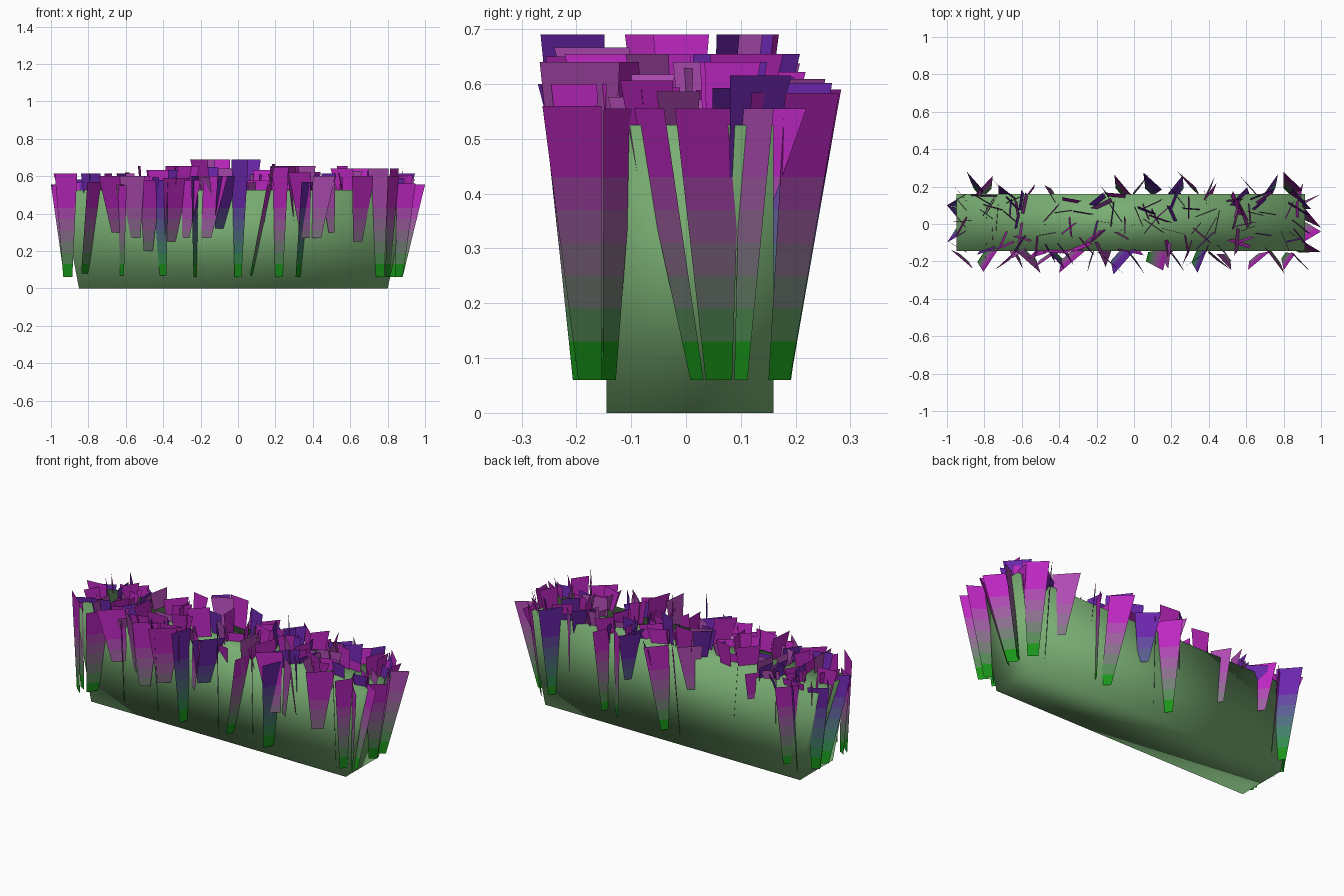
import bpy, bmesh, random
from mathutils import Vector
from math import cos, sin, pi

if "Cube" in bpy.data.objects:
    bpy.data.objects.remove(bpy.data.objects["Cube"])

random.seed(7)


def mat(name, rgb):
    m = bpy.data.materials.new(name)
    m.diffuse_color = (*rgb, 1)
    m.use_nodes = True
    m.node_tree.nodes["Principled BSDF"].inputs["Base Color"].default_value = m.diffuse_color
    return m


GREEN = mat("hedge_green", (0.19, 0.42, 0.17))
# blade colours fade from stem green to one of three purples, in steps of height
STEM = Vector((0.01, 0.30, 0.01))
TIPS = [Vector((0.50, 0.02, 0.52)), Vector((0.15, 0.02, 0.42)), Vector((0.42, 0.07, 0.44))]
LEVELS = [0.13, 0.19, 0.25, 0.31, 0.37, 0.43]
STEPS = len(LEVELS) + 1
BLADE_MATS = [mat(f"blade_{t}_{i}", STEM.lerp(TIPS[t], i / (STEPS - 1)))
              for t in range(3) for i in range(STEPS)]


def finish(bm, name, mats):
    me = bpy.data.meshes.new(name)
    bm.to_mesh(me)
    bm.free()
    ob = bpy.data.objects.new(name, me)
    bpy.context.collection.objects.link(ob)
    for m in mats:
        me.materials.append(m)
    return ob


def blade(bm, base, top, half):
    """Flat strip, narrow at the base, wide at the top."""
    base, top, half = Vector(base), Vector(top), Vector(half)
    tip = random.choice((0, 0, 1, 2))
    cuts = [0] + [(z - base.z) / (top.z - base.z) for z in LEVELS if z > base.z + 0.02] + [1]
    prev = None
    for t in cuts:
        p, h = base.lerp(top, t), half * (0.4 + 0.6 * t)
        row = (bm.verts.new(p - h), bm.verts.new(p + h))
        if prev:
            f = bm.faces.new((prev[0], prev[1], row[1], row[0]))
            z = f.calc_center_median().z
            f.material_index = tip * STEPS + sum(z > lv for lv in LEVELS)
        prev = row


# hedge body: box with ends sloping outward
bm = bmesh.new()
bmesh.ops.create_cube(bm, size=1)
for v in bm.verts:
    up = v.co.z > 0
    x = (0.915 if up else 0.80) if v.co.x > 0 else (-0.95 if up else -0.85)
    v.co = (x, 0.16 if v.co.y > 0 else -0.145, 0.525 if up else 0)
body = finish(bm, "hedge_body", [GREEN])
body.data.shade_smooth()

# front blades: base x, base z, top x, top z, top width
FRONT = [(-.91, .06, -.92, .615, .12), (-.82, .08, -.76, .57, .09),
         (-.62, .07, -.62, .55, .05), (-.65, .30, -.68, .60, .13), (-.55, .27, -.57, .60, .14),
         (-.48, .20, -.47, .58, .12), (-.40, .07, -.42, .58, .09), (-.36, .25, -.33, .59, .14),
         (-.28, .27, -.25, .58, .10), (-.23, .06, -.23, .60, .04), (-.17, .27, -.12, .60, .13),
         (-.10, .32, -.05, .60, .12), (0, .06, .01, .69, .09), (.07, .07, .17, .55, .03),
         (.22, .06, .22, .65, .10), (.32, .06, .37, .57, .06), (.42, .27, .46, .60, .12),
         (.36, .27, .33, .62, .12), (.50, .30, .48, .57, .08), (.64, .25, .67, .60, .12),
         (.76, .06, .75, .64, .11), (.80, .06, .83, .60, .06), (.86, .06, .90, .56, .10)]
bm = bmesh.new()
for i, (xb, zb, xt, zt, w) in enumerate(FRONT):
    slant = (1 if i % 2 else -1) * random.uniform(0.04, 0.075)
    yt = -0.185 - random.uniform(0, 0.025)
    blade(bm, (xb, -0.165 - random.uniform(0, 0.02), zb), (xt, yt, zt), (w / 2, slant, 0))
finish(bm, "front_blades", BLADE_MATS)

# back blades: base x, base z, top x, top y, top width
BACK = [(.82, .06, .85, .23, .10), (.74, .08, .73, .21, .08), (.64, .25, .62, .20, .10),
        (.40, .08, .40, .19, .06), (.33, .07, .28, .24, .10), (.25, .30, .22, .21, .08),
        (.08, .30, .10, .23, .10), (.01, .07, .04, .22, .09), (-.08, .06, -.06, .21, .09),
        (-.16, .35, -.15, .18, .10), (-.43, .25, -.45, .16, .06), (-.55, .40, -.57, .16, .08),
        (-.70, .30, -.71, .18, .09), (-.78, .08, -.80, .21, .09), (-.84, .06, -.85, .23, .09)]
bm = bmesh.new()
for i, (xb, zb, xt, yt, w) in enumerate(BACK):
    slant = (1 if i % 2 else -1) * random.uniform(0.04, 0.06)
    blade(bm, (xb, 0.17, zb), (xt, yt, random.uniform(0.55, 0.61)), (w / 2, slant, 0))
finish(bm, "back_blades", BLADE_MATS)

# blades on both ends: base y, top y, top width
bm = bmesh.new()
for side, bx, tx in ((1, 0.86, 0.95), (-1, 0.91, 0.95)):
    for i, (yb, yt, w) in enumerate([(-.14, -.12, .06), (.02, -.07, .06), (.06, .04, .12),
                                     (.10, .13, .06)]):
        dx = 0.05 if i % 2 else -0.05
        blade(bm, (side * bx, yb, 0.06), (side * tx, yt, 0.555), (dx, w / 2, 0))
finish(bm, "end_blades", BLADE_MATS)

# upright blades covering the top, tallest in the middle, leaning out of each clump
bm = bmesh.new()
CLUMPS = [(-.78, .615), (-.42, .655), (0, .69), (.39, .655), (.75, .64)]
for cx, peak in CLUMPS:
    for i in range(24):
        x = max(-0.92, min(0.89, cx + random.uniform(-0.21, 0.21)))
        y = random.uniform(-0.17, 0.17)
        a = random.uniform(0, pi)
        w = random.uniform(0.045, 0.075)
        z = peak if i < 6 else random.uniform(0.55, peak - 0.02)
        lean = Vector((x - cx, y, 0)) * 0.15
        blade(bm, Vector((x, y, 0.35)) - lean * 1.5, Vector((x, y, z)) + lean * 0.3,
              (cos(a) * w, sin(a) * w, 0))
finish(bm, "top_blades", BLADE_MATS)
